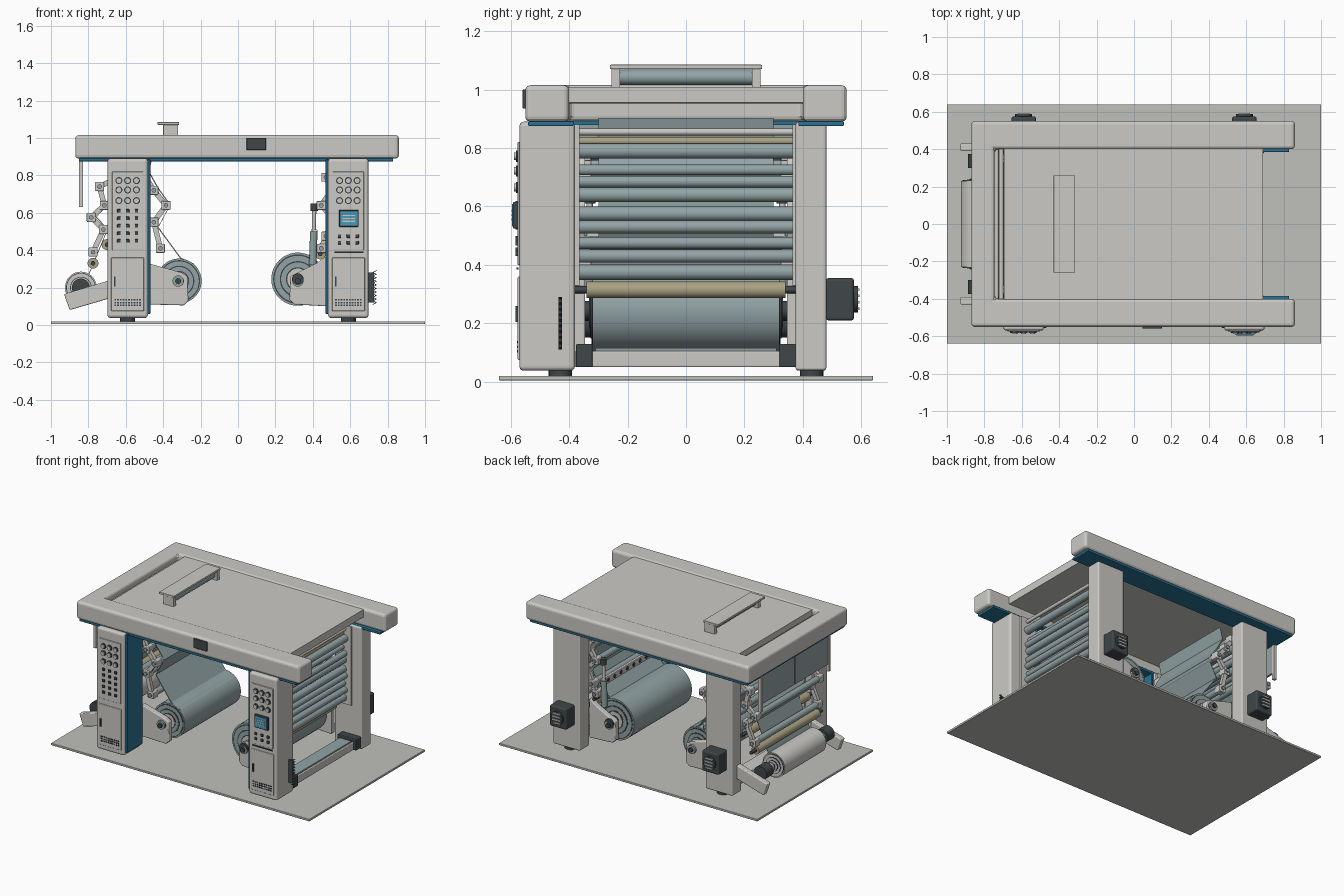
import bpy, bmesh, math
from mathutils import Vector, Matrix


def material(name, rgb):
    m = bpy.data.materials.new(name)
    m.diffuse_color = (*rgb, 1)
    return m


GREY = material("warm_grey", (0.60, 0.59, 0.56))
PLATE = material("floor_grey", (0.53, 0.53, 0.50))
STEEL = material("blue_grey", (0.29, 0.37, 0.38))
DARK = material("charcoal", (0.05, 0.062, 0.067))
BLUE = material("blue", (0.022, 0.17, 0.29))
SCREEN = material("screen_blue", (0.06, 0.33, 0.52))
TAN = material("tan", (0.40, 0.36, 0.23))


def finish(bm, name, mat, bevel=0, smooth=False):
    bmesh.ops.recalc_face_normals(bm, faces=bm.faces)
    me = bpy.data.meshes.new(name)
    for f in bm.faces:
        f.smooth = smooth and len(f.verts) == 4
    bm.to_mesh(me)
    bm.free()
    me.materials.append(mat)
    ob = bpy.data.objects.new(name, me)
    bpy.context.collection.objects.link(ob)
    if bevel:
        b = ob.modifiers.new("edge", "BEVEL")
        b.width, b.segments, b.limit_method = bevel, 3, "ANGLE"
    return ob


def box(name, x0, x1, y0, y1, z0, z1, mat, bevel=0):
    bm = bmesh.new()
    bmesh.ops.create_cube(bm, size=1)
    for v in bm.verts:
        v.co = ((x0 + x1) / 2 + v.co.x * (x1 - x0), (y0 + y1) / 2 + v.co.y * (y1 - y0),
                (z0 + z1) / 2 + v.co.z * (z1 - z0))
    return finish(bm, name, mat, bevel)


def prism(name, pts, a, b, mat, bevel=0, axis="y"):
    """Extrude an outline from a to b along y (points are x, z) or z (points are x, y)."""
    bm = bmesh.new()
    vs = [bm.verts.new((p, a, q) if axis == "y" else (p, q, a)) for p, q in pts]
    face = bm.faces.new(vs)
    ext = bmesh.ops.extrude_face_region(bm, geom=[face])
    move = Vector((0, b - a, 0)) if axis == "y" else Vector((0, 0, b - a))
    bmesh.ops.translate(bm, vec=move, verts=[g for g in ext["geom"] if isinstance(g, bmesh.types.BMVert)])
    return finish(bm, name, mat, bevel)


def rod(name, p, q, r, mat, sides=32):
    p, q = Vector(p), Vector(q)
    bm = bmesh.new()
    rot = (q - p).to_track_quat("Z", "Y").to_matrix().to_4x4()
    bmesh.ops.create_cone(bm, cap_ends=True, segments=sides, radius1=r, radius2=r, depth=(q - p).length,
                          matrix=Matrix.Translation((p + q) / 2) @ rot)
    return finish(bm, name, mat, smooth=True)


def roller(name, x, z, r, half, mat, sides=32):
    return rod(name, (x, -half, z), (x, half, z), r, mat, sides)


def sheet(name, pts, half, mat):
    """Thin web following a path in the xz plane."""
    outline = pts + [(x + 0.005, z + 0.003) for x, z in reversed(pts)]
    return prism(name, outline, -half, half, mat)


def linkage(name, pts, w=0.028):
    """Zigzag roller hangers on both sides with pivot blocks."""
    for s in (-1, 1):
        for (x0, z0), (x1, z1) in zip(pts, pts[1:]):
            d = Vector((x1 - x0, z1 - z0)).normalized() * w / 2
            quad = [(x0 - d.y, z0 + d.x), (x0 + d.y, z0 - d.x), (x1 + d.y, z1 - d.x), (x1 - d.y, z1 + d.x)]
            prism(name + "_link", quad, s * 0.345, s * 0.37, GREY)
        for x, z in pts:
            box(name + "_block", x - 0.024, x + 0.024, s * 0.35 - 0.025, s * 0.35 + 0.025,
                z - 0.024, z + 0.024, GREY, 0.005)
            rod(name + "_pivot", (x, s * 0.37, z), (x, s * 0.385, z), 0.012, STEEL, 16)


# floor plate and overhead frame
box("floor_plate", -1, 1, -0.64, 0.64, 0.005, 0.02, PLATE, 0.003)
prism("overhead_frame", [(-0.87, -0.55), (0.86, -0.55), (0.86, -0.40), (-0.745, -0.40), (-0.745, 0.40),
                         (0.86, 0.40), (0.86, 0.55), (-0.87, 0.55)], 0.89, 1.015, GREY, 0.018, "z")
box("roof_panel", -0.695, 0.69, -0.405, 0.405, 0.955, 1.008, GREY)
for x in (-0.735, -0.71):
    roller("slot_roller", x, 0.965, 0.012, 0.4, GREY, 16)
for s in (-1, 1):
    y = sorted((s * 0.385, s * 0.54))
    box("blue_trim", -0.85, 0.83, *y, 0.875, 0.892, BLUE, 0.004)
box("end_blue_trim", -0.85, -0.75, -0.39, 0.39, 0.878, 0.892, BLUE)
box("beam_display", 0.045, 0.15, -0.56, -0.545, 0.935, 1.0, DARK, 0.004)

# roof handle
box("handle_top", -0.43, -0.315, -0.26, 0.26, 1.07, 1.085, GREY, 0.003)
roller("handle_roller", -0.36, 1.042, 0.026, 0.225, STEEL)
for s in (-1, 1):
    y = sorted((s * 0.225, s * 0.255))
    box("handle_leg", -0.40, -0.32, *y, 1.005, 1.072, GREY, 0.003)

# legs, cabinets and motors
for s in (-1, 1):
    cx = s * 0.59
    box("cabinet_leg", cx - 0.108, cx + 0.108, -0.57, -0.38, 0.038, 0.89, GREY, 0.015)
    box("back_leg", cx - 0.105, cx + 0.105, 0.375, 0.48, 0.038, 0.89, GREY, 0.01)
    bx = sorted((cx - s * 0.107, cx - s * 0.121))
    box("blue_side_panel", *bx, -0.555, -0.385, 0.06, 0.885, BLUE, 0.003)
    for y in (-0.43, 0.43):
        rod("foot", (cx, y, 0.018), (cx, y, 0.045), 0.04, DARK, 24)
    box("motor", cx - 0.065, cx + 0.065, 0.478, 0.575, 0.21, 0.355, DARK, 0.01)
    rod("motor_hub", (cx, 0.57, 0.283), (cx, 0.588, 0.283), 0.045, DARK)
    for i in range(4):
        z = 0.25 + i * 0.022
        box("motor_fin", cx - 0.03, cx + 0.03, 0.585, 0.594, z - 0.004, z + 0.004, GREY)

    # control panel, door and vents
    box("control_panel", cx - 0.083, cx + 0.083, -0.576, -0.565, 0.40, 0.82, GREY, 0.003)
    box("cabinet_door", cx - 0.088, cx + 0.088, -0.576, -0.565, 0.075, 0.36, GREY, 0.004)
    box("door_handle", cx - 0.072, cx - 0.064, -0.584, -0.574, 0.205, 0.26, DARK)
    for i in range(10):
        for j in range(3):
            x, z = cx - 0.066 + i * 0.0147, 0.105 + j * 0.015
            box("vent_slot", x - 0.005, x + 0.005, -0.579, -0.575, z - 0.004, z + 0.004, DARK)
    for i in (-1, 0, 1):
        x = cx + i * 0.047
        for z in (0.772, 0.722, 0.665):
            rod("dial_ring", (x, -0.574, z), (x, -0.582, z), 0.019, DARK, 20)
            rod("dial_cap", (x, -0.58, z), (x, -0.588, z), 0.013, GREY, 16)
        for z in ((0.61, 0.57, 0.53, 0.49, 0.45) if s < 0 else (0.475, 0.44)):
            box("button", x - 0.009, x + 0.009, -0.584, -0.574, z - 0.009, z + 0.009, DARK, 0.002)
box("screen_frame", 0.54, 0.645, -0.592, -0.574, 0.525, 0.615, DARK, 0.004)
box("screen", 0.547, 0.638, -0.595, -0.59, 0.532, 0.608, SCREEN)
for z in (0.555, 0.57, 0.585):
    box("screen_line", 0.56, 0.625, -0.597, -0.594, z - 0.003, z + 0.003, GREY)
box("panel_slot", 0.515, 0.67, -0.58, -0.574, 0.385, 0.392, DARK)

# corrugated side guard
zig = [(0.725 + 0.018 * (i % 2), 0.11 + i * 0.0095) for i in range(20)]
prism("corrugated_guard", zig + [(x - 0.008, z) for x, z in reversed(zig)], -0.437, -0.425, DARK)
box("guard_mount", 0.69, 0.727, -0.436, -0.426, 0.12, 0.28, DARK)


def wound_roll(name, x, z, r, half, mat):
    """Wound roll with ringed ends, hub and shaft."""
    roller(name, x, z, r, half, mat, 64)
    for k, (f, m) in enumerate(((0.93, DARK), (0.88, mat), (0.68, DARK), (0.63, mat),
                               (0.45, DARK), (0.40, GREY))):
        roller(name + "_ring", x, z, r * f, half + 0.002 * (k + 1), m, 48)
    roller(name + "_shaft", x, z, r * 0.22, half + 0.08, DARK, 24)


# big inner rolls with support arms
wound_roll("left_roll", -0.315, 0.235, 0.12, 0.31, STEEL)
wound_roll("right_roll", 0.32, 0.245, 0.142, 0.32, STEEL)
arms = {"left_arm": ([(-0.48, 0.11), (-0.29, 0.105), (-0.265, 0.13), (-0.27, 0.26), (-0.30, 0.28), (-0.48, 0.33)], -0.32),
        "right_arm": ([(0.48, 0.10), (0.30, 0.11), (0.275, 0.135), (0.28, 0.26), (0.42, 0.33), (0.48, 0.375)], 0.32)}
for name, (pts, x) in arms.items():
    for s in (-1, 1):
        prism(name, pts, s * 0.345, s * 0.385, GREY, 0.006)
        rod("arm_hub", (x, s * 0.38, 0.235), (x, s * 0.40, 0.235), 0.03, STEEL, 24)
        rod("arm_bolt", (x, s * 0.40, 0.235), (x, s * 0.412, 0.235), 0.016, DARK, 8)

# outer roll on swing arms
wound_roll("outer_roll", -0.84, 0.20, 0.085, 0.23, GREY)
for s in (-1, 1):
    prism("swing_arm", [(-0.93, 0.165), (-0.90, 0.08), (-0.66, 0.15), (-0.66, 0.24), (-0.70, 0.235)],
          s * 0.39, s * 0.43, GREY, 0.006)
    rod("roll_chuck", (-0.84, s * 0.30, 0.20), (-0.84, s * 0.375, 0.20), 0.048, DARK)
    rod("roll_collar", (-0.84, s * 0.26, 0.20), (-0.84, s * 0.30, 0.20), 0.03, STEEL)

# end windows hanging below the frame
for s in (-1, 1):
    y = sorted((s * 0.006, s * 0.365))
    box("end_window", -0.845, -0.832, *y, 0.68, 0.88, STEEL)
    y = sorted((s * 0.365, s * 0.385))
    box("window_post", -0.85, -0.828, *y, 0.63, 0.88, GREY)

# roller linkages and their rollers
left = [(-0.66, 0.78), (-0.74, 0.74), (-0.715, 0.64), (-0.785, 0.575), (-0.72, 0.51), (-0.775, 0.39)]
inner = [(-0.50, 0.80), (-0.45, 0.72), (-0.385, 0.64), (-0.45, 0.55), (-0.415, 0.41)]
right = [(0.47, 0.79), (0.50, 0.72), (0.445, 0.64), (0.51, 0.57), (0.47, 0.475), (0.445, 0.41)]
for name, pts in (("outer_hanger", left), ("inner_hanger", inner), ("right_hanger", right)):
    linkage(name, pts)
    for x, z in pts:
        roller(name + "_roller", x, z, 0.022, 0.37, STEEL)
for x, z in ((-0.775, 0.33), (0.44, 0.38), (-0.70, 0.43), (0.50, 0.315)):
    roller("rubber_roller", x, z, 0.029, 0.34, TAN)
    roller("rubber_roller_shaft", x, z, 0.012, 0.39, DARK, 16)
for x, z, r in ((0.57, 0.79, 0.026), (0.55, 0.725, 0.018), (0.57, 0.685, 0.02), (0.56, 0.64, 0.025),
                (0.56, 0.575, 0.025), (0.57, 0.53, 0.022), (0.56, 0.475, 0.02), (0.57, 0.43, 0.022),
                (0.56, 0.375, 0.026), (-0.58, 0.80, 0.025), (-0.60, 0.66, 0.025), (-0.57, 0.50, 0.025)):
    roller("guide_roller", x, z, r, 0.38, STEEL)
roller("top_rail", 0.57, 0.855, 0.012, 0.38, GREY, 16)
roller("top_tan_roller", 0.55, 0.823, 0.015, 0.38, TAN)
for s in (-1, 1):
    y = sorted((s * 0.365, s * 0.382))
    box("roller_side_plate", 0.50, 0.62, *y, 0.33, 0.88, GREY)
    box("left_side_plate", -0.66, -0.50, *y, 0.33, 0.88, GREY)

# webs of material running to the rolls
sheet("left_web", [(-0.24, 0.325), (-0.31, 0.357), (-0.43, 0.52), (-0.365, 0.64), (-0.43, 0.73), (-0.48, 0.82),
                   (-0.46, 0.90)], 0.30, STEEL)
sheet("right_web", [(0.38, 0.375), (0.49, 0.49), (0.535, 0.57), (0.535, 0.66)], 0.30, STEEL)
sheet("outer_web", [(-0.80, 0.27), (-0.75, 0.39), (-0.70, 0.51), (-0.76, 0.575), (-0.70, 0.64)], 0.23, STEEL)

# perforated bar and lift cylinders beside the right roll
box("perforated_bar", 0.405, 0.425, -0.34, 0.34, 0.46, 0.51, GREY, 0.004)
for i in range(9):
    y = -0.28 + i * 0.07
    rod("bar_hole", (0.401, y, 0.485), (0.406, y, 0.485), 0.013, DARK, 16)
for s in (-1, 1):
    rod("lift_cylinder", (0.40, s * 0.33, 0.32), (0.405, s * 0.33, 0.50), 0.02, STEEL, 24)
    rod("lift_piston", (0.405, s * 0.33, 0.50), (0.408, s * 0.33, 0.62), 0.011, GREY, 16)
    rod("lift_cap", (0.408, s * 0.33, 0.61), (0.409, s * 0.33, 0.65), 0.02, DARK, 24)

# low cross beam between the right legs
box("cross_beam", 0.56, 0.67, -0.38, 0.38, 0.05, 0.105, GREY, 0.005)
box("cross_beam_top", 0.57, 0.66, -0.31, 0.31, 0.10, 0.115, STEEL)
box("left_cross_beam", -0.65, -0.55, -0.38, 0.38, 0.05, 0.105, GREY, 0.005)
for s in (-1, 1):
    y = sorted((s * 0.32, s * 0.376))
    box("beam_clamp", 0.545, 0.69, *y, 0.05, 0.13, DARK, 0.005)
